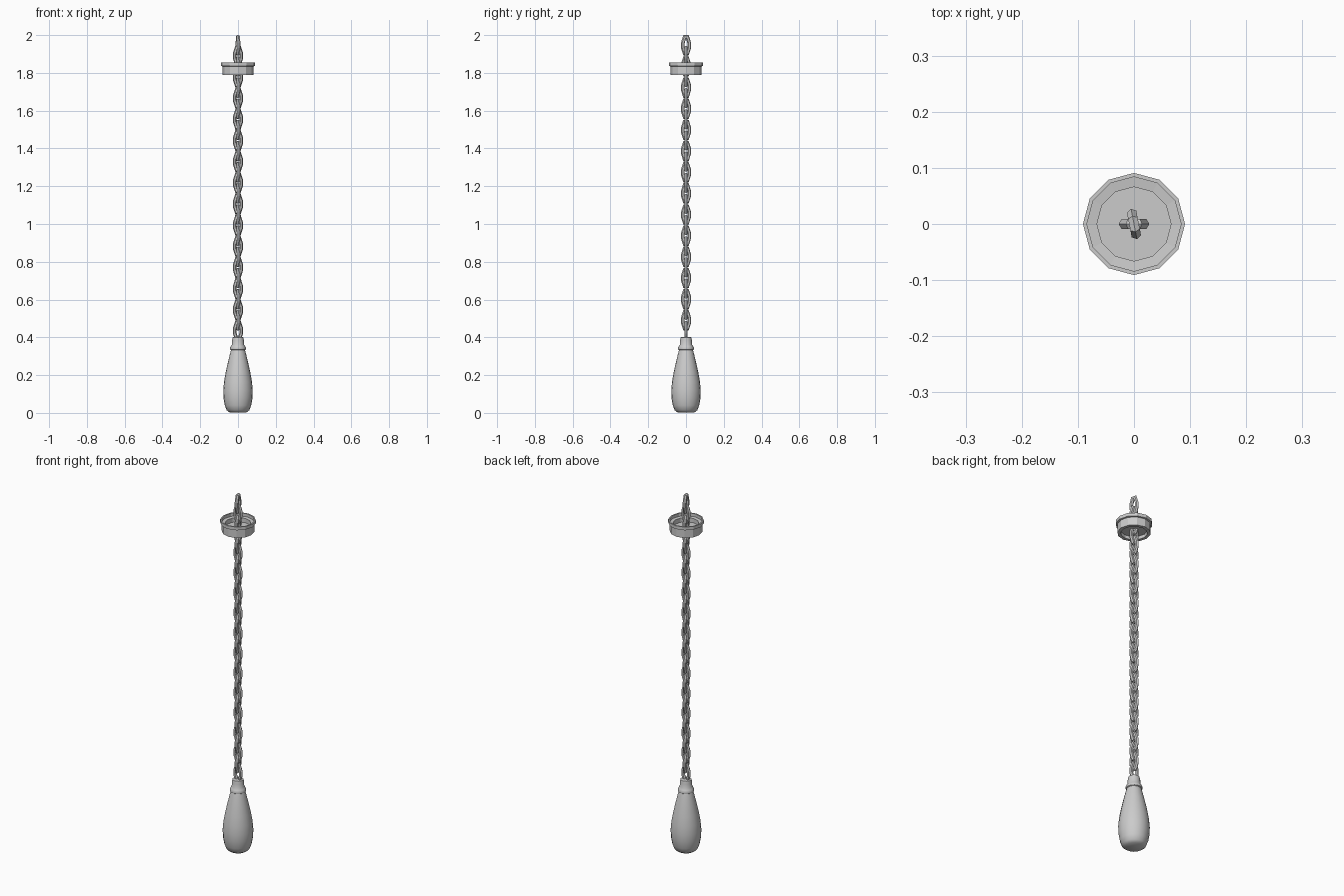
import bpy, bmesh
from math import cos, sin, pi, radians
from mathutils import Vector

if "Cube" in bpy.data.objects:
    bpy.data.objects.remove(bpy.data.objects["Cube"])


def finish(bm, name):
    bmesh.ops.recalc_face_normals(bm, faces=bm.faces)
    mesh = bpy.data.meshes.new(name)
    bm.to_mesh(mesh)
    bm.free()
    return mesh


def place(mesh, name):
    ob = bpy.data.objects.new(name, mesh)
    bpy.context.collection.objects.link(ob)
    return ob


def lathe(name, profile, sides):
    """Spin (radius, z) points round the z axis; both ends are capped."""
    bm = bmesh.new()
    rings = [[bm.verts.new((r * cos(2 * pi * i / sides), r * sin(2 * pi * i / sides), z))
              for i in range(sides)] for r, z in profile]
    for a, b in zip(rings, rings[1:]):
        for i in range(sides):
            j = (i + 1) % sides
            bm.faces.new((a[i], a[j], b[j], b[i]))
    bm.faces.new(rings[0])
    bm.faces.new(rings[-1])
    return place(finish(bm, name), name)


def link_mesh(wire=0.0098, sides=6):
    """Diamond-shaped closed link in the xz plane."""
    half = [(0.007, -0.044), (0.0175, -0.012), (0.0175, 0.012), (0.007, 0.044)]
    path = [Vector((x, 0, z)) for x, z in half]
    path += [Vector((-x, 0, z)) for x, z in reversed(half)]
    bm = bmesh.new()
    rings = []
    n = len(path)
    for k, p in enumerate(path):
        d1 = (p - path[k - 1]).normalized()
        d2 = (path[(k + 1) % n] - p).normalized()
        t = (d1 + d2).normalized()
        out = Vector((t.z, 0, -t.x))
        miter = 1 / max(t.dot(d2), 0.75)
        rings.append([bm.verts.new(p + out * (wire * miter * cos(2 * pi * i / sides))
                                   + Vector((0, wire * sin(2 * pi * i / sides), 0)))
                      for i in range(sides)])
    for k in range(n):
        a, b = rings[k], rings[(k + 1) % n]
        for i in range(sides):
            j = (i + 1) % sides
            bm.faces.new((a[i], a[j], b[j], b[i]))
    return finish(bm, "chain_link")


# Teardrop pull handle with collar
handle = lathe("pull_handle", [
    (0.045, 0.003), (0.060, 0.014), (0.070, 0.040), (0.077, 0.080), (0.078, 0.120),
    (0.074, 0.165), (0.065, 0.215), (0.054, 0.265), (0.042, 0.315), (0.037, 0.332),
    (0.041, 0.335), (0.042, 0.343), (0.038, 0.352), (0.032, 0.362), (0.031, 0.385),
    (0.028, 0.400), (0.020, 0.402)], 20)
bpy.context.view_layer.objects.active = handle
handle.select_set(True)
bpy.ops.object.shade_smooth_by_angle(angle=radians(40))

# Faceted ceiling cup, recessed above and below
lathe("ceiling_cup", [
    (0.066, 1.808), (0.066, 1.790), (0.083, 1.790), (0.083, 1.835), (0.091, 1.837),
    (0.091, 1.855), (0.084, 1.855), (0.084, 1.838), (0.066, 1.836), (0.066, 1.812)], 12)

# Chain: links alternate across and front-to-back
link = link_mesh()
for k in range(28):
    ob = place(link, f"chain_link_{k + 1:02d}")
    ob.location = (0, 0, 0.434 + 0.056 * k)
    ob.rotation_euler.z = radians(101) if k % 2 else 0
